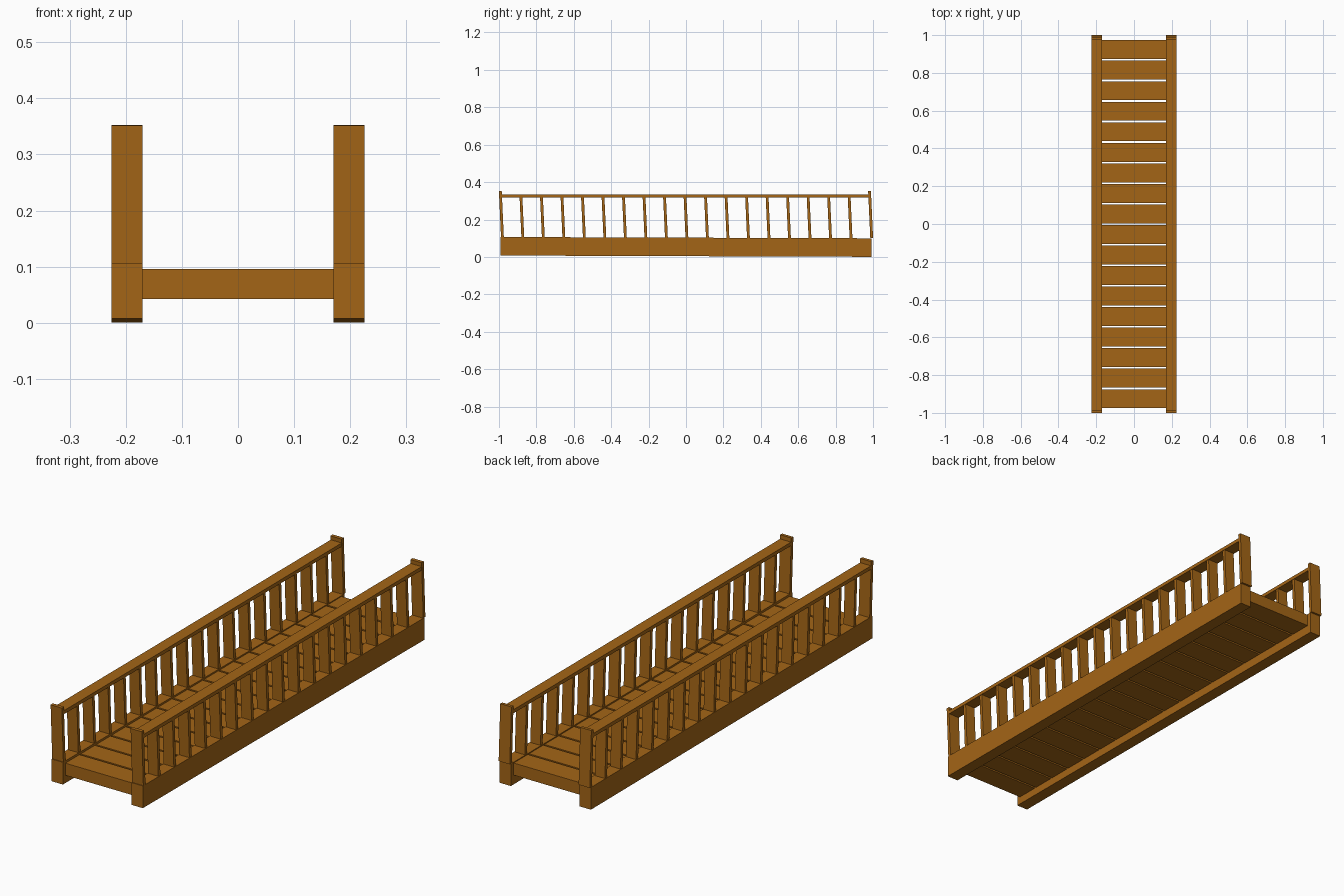
import bpy, math

if "Cube" in bpy.data.objects:
    bpy.data.objects.remove(bpy.data.objects["Cube"])

wood = bpy.data.materials.new("wood")
wood.diffuse_color = (0.37, 0.13, 0.008, 1)
wood.use_nodes = True
wood.node_tree.nodes["Principled BSDF"].inputs["Base Color"].default_value = wood.diffuse_color


def box(name, center, size, tilt=0.0):
    """Box of the given size, tilted about the x axis."""
    bpy.ops.mesh.primitive_cube_add(size=1, location=center)
    ob = bpy.context.object
    ob.name = name
    ob.scale = size
    bpy.ops.object.transform_apply(location=False, rotation=False, scale=True)
    ob.rotation_euler.x = tilt
    ob.data.materials.append(wood)
    return ob


SIDE_X = 0.1975
LEAN = math.radians(2.6)

for side, sx in (("left", -SIDE_X), ("right", SIDE_X)):
    # side beam, very slightly lifted at the front
    box(f"{side}_beam", (sx, 0, 0.0535), (0.055, 1.985, 0.099), -math.radians(0.2))
    # handrail
    box(f"{side}_handrail", (sx, -0.005, 0.326), (0.054, 1.97, 0.016))
    # end posts rise above the rail
    for end, y in (("front", -0.987), ("back", 0.987)):
        box(f"{side}_{end}_post", (sx, y, 0.226), (0.055, 0.015, 0.252), LEAN)
    # leaning balusters
    for i in range(1, 18):
        y = -0.987 + i * 1.974 / 18
        box(f"{side}_baluster_{i}", (sx, y, 0.21), (0.05, 0.015, 0.23), LEAN)

# deck planks
for i in range(18):
    y = -0.925 + i * 1.848 / 17
    box(f"deck_plank_{i + 1}", (0, y, 0.069), (0.342, 0.1, 0.054))
